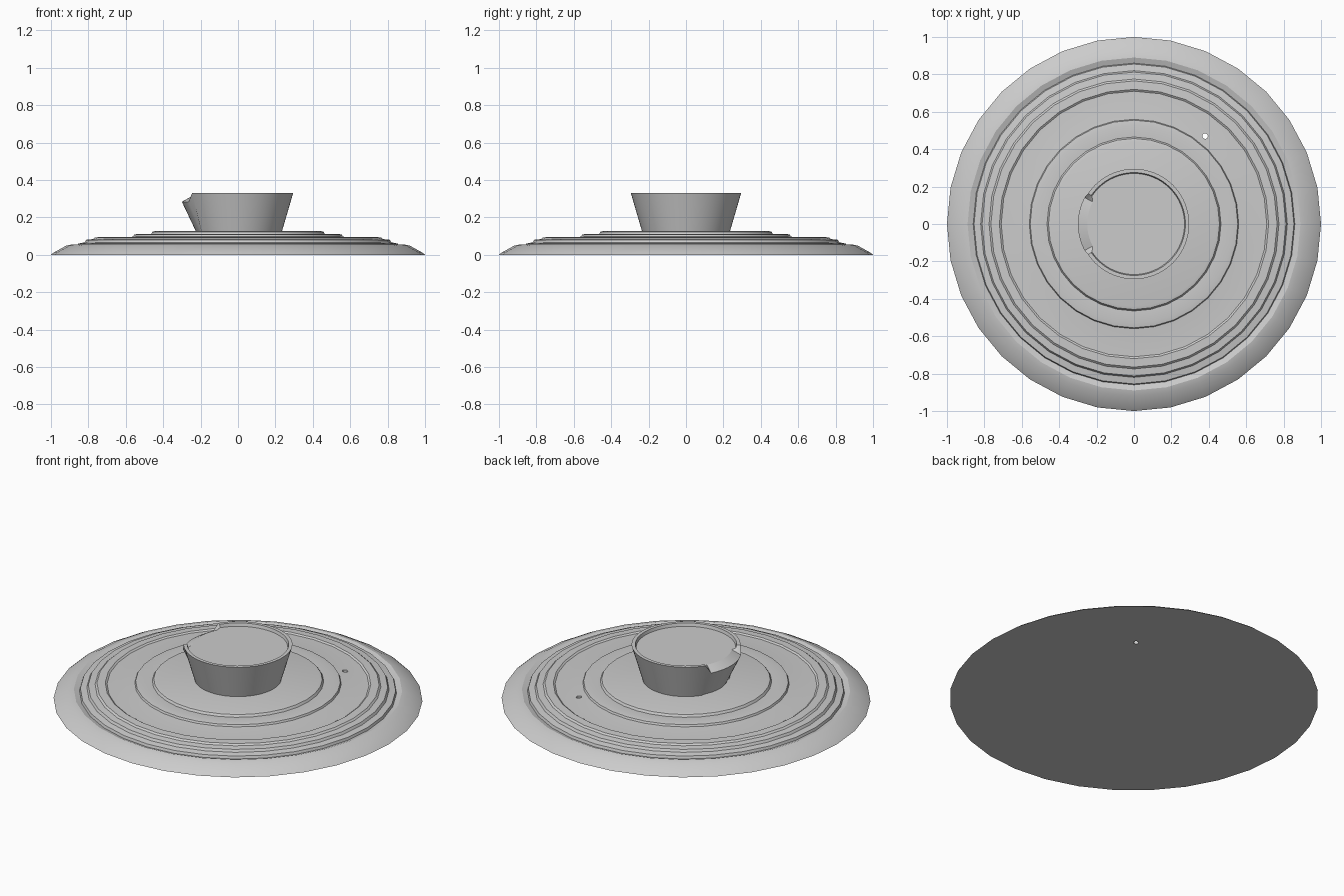
import bpy, bmesh, math

if "Cube" in bpy.data.objects:
    bpy.data.objects.remove(bpy.data.objects["Cube"])


def lathe(name, profile_at, sides):
    """Spin a profile (bottom to top) given per angle, capped at both ends."""
    bm = bmesh.new()
    rings = []
    for i in range(sides):
        a = 2 * math.pi * i / sides
        rings.append([bm.verts.new((r * math.cos(a), r * math.sin(a), z))
                      for r, z in profile_at(a)])
    for i in range(sides):
        p, q = rings[i], rings[(i + 1) % sides]
        for j in range(len(p) - 1):
            bm.faces.new((p[j], q[j], q[j + 1], p[j + 1]))
    bm.faces.new([r[0] for r in reversed(rings)])
    bm.faces.new([r[-1] for r in rings])
    bmesh.ops.recalc_face_normals(bm, faces=bm.faces)
    mesh = bpy.data.meshes.new(name)
    bm.to_mesh(mesh)
    bm.free()
    ob = bpy.data.objects.new(name, mesh)
    bpy.context.collection.objects.link(ob)
    bpy.ops.object.select_all(action='DESELECT')
    bpy.context.view_layer.objects.active = ob
    ob.select_set(True)
    bpy.ops.object.shade_smooth_by_angle(angle=math.radians(25))
    return ob


# stepped round plate with shallow grooves
plate_profile = [
    (1.0, 0.0), (0.985, 0.012), (0.92, 0.048), (0.89, 0.055),
    (0.86, 0.045), (0.855, 0.06), (0.82, 0.066), (0.812, 0.08),
    (0.775, 0.084), (0.765, 0.093), (0.72, 0.095), (0.71, 0.088),
    (0.64, 0.09), (0.56, 0.097), (0.555, 0.108), (0.53, 0.112),
    (0.465, 0.11), (0.457, 0.123), (0.44, 0.127),
]
plate = lathe("plate", lambda a: plate_profile, 32)

# small drilled hole through the plate
bpy.ops.mesh.primitive_cylinder_add(vertices=16, radius=0.015, depth=0.5,
                                    location=(0.38, 0.47, 0.05))
cutter = bpy.context.object
cutter.name = "hole_cutter"
cutter.hide_render = True
cutter.display_type = 'WIRE'
mod = plate.modifiers.new("hole", 'BOOLEAN')
mod.operation = 'DIFFERENCE'
mod.object = cutter
mod.solver = 'EXACT'


# flared central hub with a shallow recess and a lowered lip on the left
def hub_profile(a):
    if abs(a - math.pi) < math.radians(29):
        return [(0.225, 0.125), (0.30, 0.283), (0.285, 0.292),
                (0.25, 0.312), (0.245, 0.312)]
    return [(0.235, 0.125), (0.295, 0.33), (0.275, 0.33),
            (0.27, 0.312), (0.265, 0.312)]


lathe("hub", hub_profile, 64)
